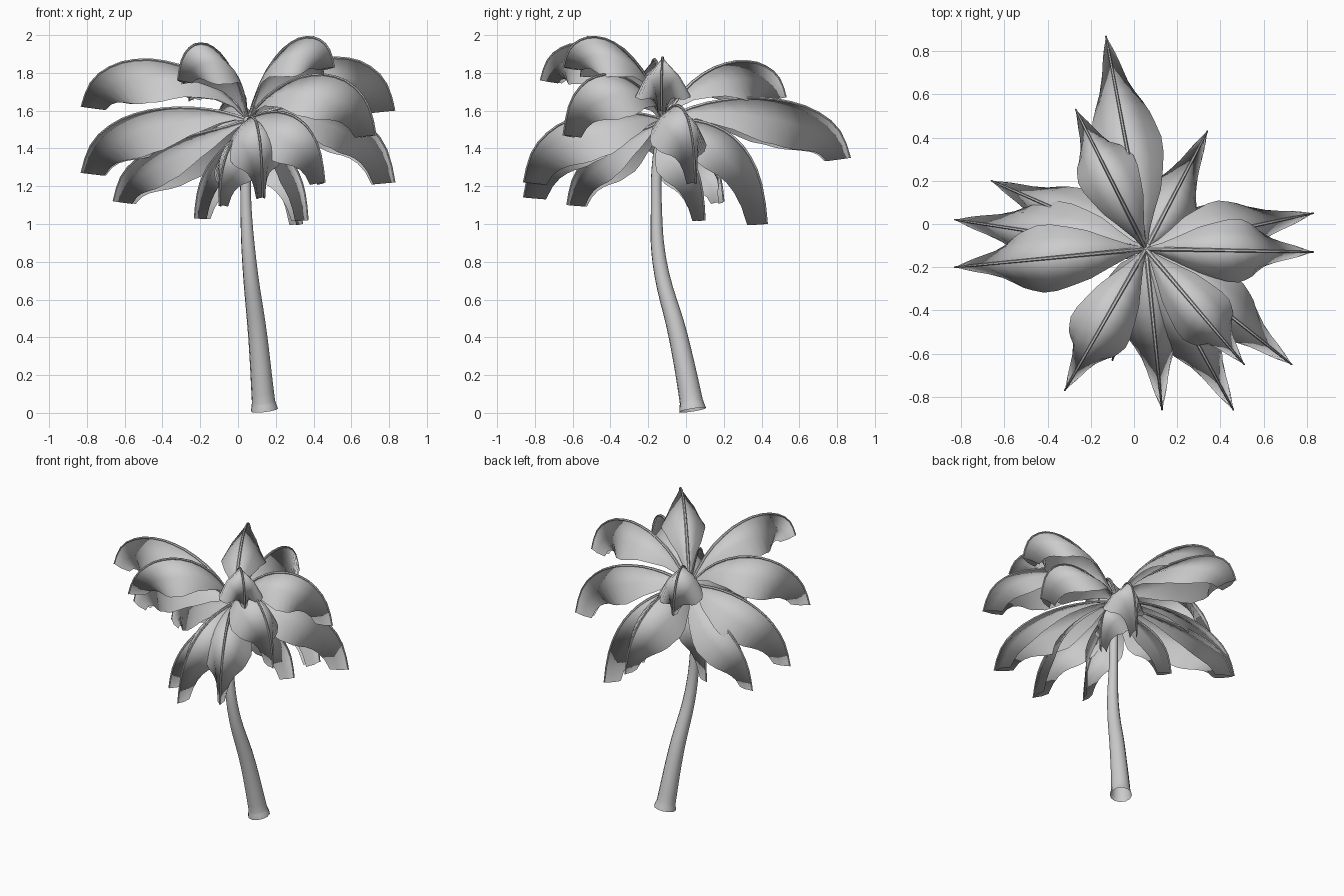
import bpy, bmesh
from math import radians, cos, sin
from mathutils import Vector

cube = bpy.data.objects.get("Cube")
if cube:
    bpy.data.objects.remove(cube, do_unlink=True)

HUB = Vector((0.055, -0.115, 1.55))
ROWS = 14


def finish(obj):
    bpy.ops.object.select_all(action='DESELECT')
    obj.select_set(True)
    bpy.context.view_layer.objects.active = obj
    if obj.type == 'CURVE':
        bpy.ops.object.convert(target='MESH')
    bpy.ops.object.shade_smooth_by_angle(angle=radians(40))


def tube(name, points, radii, sides, steps):
    """Tapered round tube through the given points."""
    curve = bpy.data.curves.new(name, 'CURVE')
    curve.dimensions = '3D'
    curve.bevel_depth = 1
    curve.bevel_resolution = sides // 2 - 2
    curve.resolution_u = steps
    spline = curve.splines.new('BEZIER')
    spline.bezier_points.add(len(points) - 1)
    for knot, co, r in zip(spline.bezier_points, points, radii):
        knot.co, knot.radius = co, r
        knot.handle_left_type = knot.handle_right_type = 'AUTO'
    obj = bpy.data.objects.new(name, curve)
    bpy.context.collection.objects.link(obj)
    finish(obj)


def sample(keys, t):
    """Linear lookup in a list of (t, value) pairs."""
    for (t0, v0), (t1, v1) in zip(keys, keys[1:]):
        if t <= t1:
            return v0 + (v1 - v0) * (t - t0) / (t1 - t0)
    return keys[-1][1]


# Flap width (relative) and fold angle along a frond
WIDTH = [(0, .04), (.1, .18), (.2, .55), (.4, 1), (.6, .98), (.8, .74), (1, .48)]
FOLD = [(0, 35), (.3, 48), (.5, 58), (.75, 71), (1, 80)]


def frond(index, x, y, z_tip, z_mid):
    """Arching leaf folded along its midrib, with flaps hanging either side."""
    tip = Vector((x, y, z_tip))
    span = Vector((x - HUB.x, y - HUB.y, 0))
    size = 0.145 + 0.145 * span.length
    crest = (z_mid - (HUB.z + z_tip) / 8) / 0.75
    p1, p2 = HUB + span * 0.3, HUB + span * 0.95
    p1.z = p2.z = crest
    side = span.normalized().cross(Vector((0, 0, 1)))

    bm = bmesh.new()
    rows, spine, leans = [], [], []
    for i in range(ROWS + 1):
        t = i / ROWS
        s = 1 - t
        mid = HUB * s**3 + p1 * 3 * s * s * t + p2 * 3 * s * t * t + tip * t**3
        tangent = (p1 - HUB) * s * s + (p2 - p1) * 2 * s * t + (tip - p2) * t * t
        tangent.normalize()
        normal = side.cross(tangent)
        width, fold = size * sample(WIDTH, t), sample(FOLD, t)
        spine.append(mid)
        row = [bm.verts.new(mid)]
        for sign in (-1, 1):
            co = mid
            for bend in (-9, 9):
                a = radians(fold + bend)
                co = co + (side * sign * cos(a) - normal * sin(a)) * width / 2
                row.append(bm.verts.new(co))
        leans += [(tangent, 0.85 * t**1.5)] * len(row)
        rows.append([row[k] for k in (2, 1, 0, 3, 4)])
    for a, b in zip(rows, rows[1:]):
        for j in range(len(a) - 1):
            bm.faces.new((a[j], a[j + 1], b[j + 1], b[j])).smooth = True
    mesh = bpy.data.meshes.new(f"frond_{index}")
    bm.to_mesh(mesh)
    bm.free()
    # Soft shading that rolls over towards the drooping tip
    mesh.normals_split_custom_set_from_vertices(
        [v.normal.lerp(d, w).normalized() for v, (d, w) in zip(mesh.vertices, leans)])
    obj = bpy.data.objects.new(mesh.name, mesh)
    bpy.context.collection.objects.link(obj)
    # Slim midrib along the fold
    ribs = spine[::2]
    tube(f"midrib_{index}", ribs, [0.011 - 0.008 * k / len(ribs) for k in range(len(ribs))], 6, 2)


# Leaning trunk with a flared foot
tube("trunk",
     [(.14, .035, .015), (.135, .028, .06), (.105, -.04, .4), (.06, -.14, .8),
      (.042, -.157, 1.1), (.042, -.15, 1.35), HUB],
     [.072, .062, .051, .038, .029, .027, .025], 12, 6)

# Crown bud where the fronds meet
bpy.ops.mesh.primitive_uv_sphere_add(segments=12, ring_count=8, radius=0.028, location=HUB)
bpy.context.object.name = "crown_bud"
finish(bpy.context.object)

# Fronds: tip x, tip y, tip height, mid height
fronds = [
    (-.83, -.2, 1.62, 1.87), (-.83, .02, 1.27, 1.6), (-.66, .2, 1.12, 1.43),
    (-.27, .53, 1.67, 1.86), (-.13, .87, 1.35, 1.66), (.34, .43, 1.0, 1.49),
    (.83, .05, 1.22, 1.61), (.83, -.13, 1.6, 1.88), (.73, -.65, 1.47, 1.79),
    (.51, -.65, 1.83, 1.98), (.46, -.86, 1.22, 1.57), (.13, -.86, 1.14, 1.53),
    (-.1, -.63, 1.1, 1.42), (-.32, -.77, 1.76, 1.95), (.37, .1, 1.02, 1.38),
    (-.23, .1, 1.03, 1.36),
]
for number, spec in enumerate(fronds, 1):
    frond(number, *spec)
